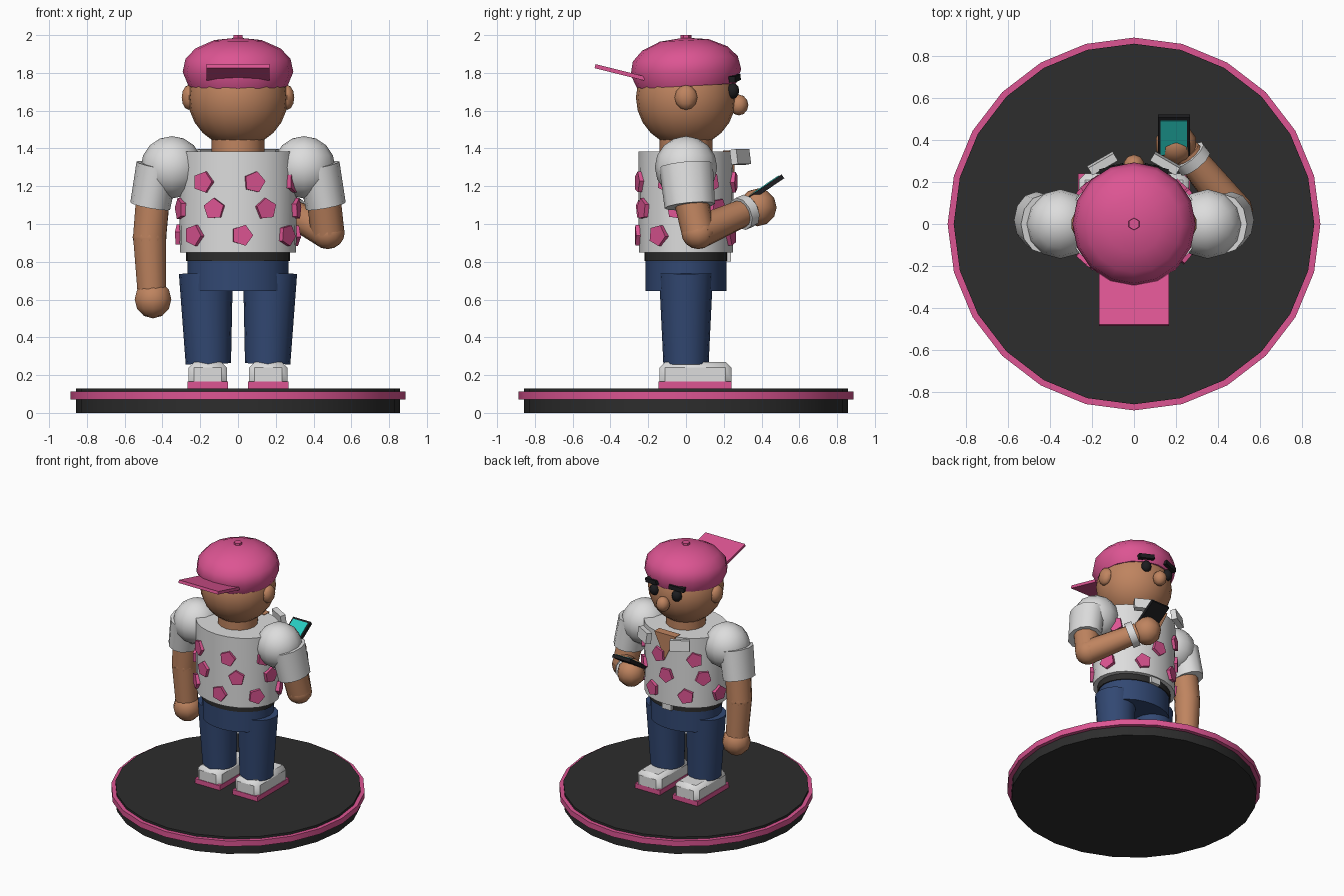
import bpy, bmesh
from math import radians, sin, cos, pi
from mathutils import Vector, Matrix, Euler

cube = bpy.data.objects.get("Cube")
if cube:
    bpy.data.objects.remove(cube, do_unlink=True)


def material(name, r, g, b):
    m = bpy.data.materials.new(name)
    m.use_nodes = True
    m.diffuse_color = (r, g, b, 1)
    m.node_tree.nodes["Principled BSDF"].inputs["Base Color"].default_value = (r, g, b, 1)
    return m


PINK = material("pink", 0.72, 0.09, 0.29)
DARK = material("charcoal", 0.026, 0.026, 0.026)
WHITE = material("off white", 0.72, 0.72, 0.72)
SKIN = material("tan skin", 0.52, 0.23, 0.115)
NAVY = material("navy denim", 0.032, 0.065, 0.17)
BLACK = material("black", 0.012, 0.012, 0.014)
TEAL = material("teal screen", 0.02, 0.58, 0.52)


def finish(name, bm, mat, matrix=Matrix()):
    """Turn a bmesh into a named, coloured, smooth-by-angle object."""
    bmesh.ops.transform(bm, matrix=matrix, verts=bm.verts)
    bmesh.ops.recalc_face_normals(bm, faces=bm.faces)
    mesh = bpy.data.meshes.new(name)
    bm.to_mesh(mesh)
    bm.free()
    mesh.materials.append(mat)
    ob = bpy.data.objects.new(name, mesh)
    bpy.context.collection.objects.link(ob)
    bpy.ops.object.select_all(action='DESELECT')
    ob.select_set(True)
    bpy.context.view_layer.objects.active = ob
    bpy.ops.object.shade_smooth_by_angle(angle=radians(40))
    return ob


def box(name, mat, loc, size, rot=(0, 0, 0), bevel=0):
    bm = bmesh.new()
    bmesh.ops.create_cube(bm, size=1, matrix=Matrix.Diagonal((*size, 1)))
    if bevel:
        top = [e for e in bm.edges if sum(v.co.z for v in e.verts) > -0.01]
        bmesh.ops.bevel(bm, geom=top, offset=bevel, segments=1, affect='EDGES')
    turn = Euler([radians(a) for a in rot]).to_matrix().to_4x4()
    return finish(name, bm, mat, Matrix.Translation(loc) @ turn)


def ball(name, mat, loc, size, seg=12, rings=8):
    bm = bmesh.new()
    bmesh.ops.create_uvsphere(bm, u_segments=seg, v_segments=rings, radius=1)
    return finish(name, bm, mat, Matrix.Translation(loc) @ Matrix.Diagonal((*size, 1)))


def limb(name, mat, start, end, r1, r2, sides=12, flat=1.0, spin=0):
    """Tapered tube between two points; flat scales its depth."""
    a, b = Vector(start), Vector(end)
    bm = bmesh.new()
    bmesh.ops.create_cone(bm, cap_ends=True, segments=sides, radius1=r1, radius2=r2,
                          depth=(b - a).length)
    turn = Vector((0, 0, 1)).rotation_difference(b - a).to_matrix().to_4x4()
    shape = Matrix.Diagonal((1, flat, 1, 1)) @ Matrix.Rotation(spin, 4, 'Z')
    return finish(name, bm, mat, Matrix.Translation((a + b) / 2) @ turn @ shape)


def lathe(name, mat, profile, sides, matrix=Matrix()):
    bm = bmesh.new()
    verts = [bm.verts.new((r, 0, z)) for r, z in profile]
    edges = [bm.edges.new(pair) for pair in zip(verts, verts[1:])]
    bmesh.ops.spin(bm, geom=verts + edges, cent=(0, 0, 0), axis=(0, 0, 1),
                   angle=2 * pi, steps=sides, use_duplicate=False)
    bmesh.ops.remove_doubles(bm, verts=bm.verts, dist=0.0005)
    return finish(name, bm, mat, matrix)


def upright(name, mat, z0, z1, r1, r2, sides, flat=1.0):
    return limb(name, mat, (0, 0, z0), (0, 0, z1), r1, r2, sides, flat)


# Display base
upright("base_disc", DARK, 0, 0.13, 0.857, 0.857, 24)
upright("base_ring", PINK, 0.07, 0.113, 0.886, 0.886, 24)

# Legs and shoes
for side, s in (("right", -1), ("left", 1)):
    box(side + "_sole", PINK, (0.16 * s, 0.048, 0.148), (0.213, 0.385, 0.036))
    box(side + "_shoe", WHITE, (0.16 * s, 0.05, 0.217), (0.205, 0.38, 0.104), bevel=0.03)
    limb(side + "_leg", NAVY, (0.157 * s, 0, 0.26), (0.17 * s, 0, 0.74), 0.12, 0.143, 16)

# Hips, belt and shirt
upright("hips", NAVY, 0.645, 0.815, 0.268, 0.268, 24, 0.8)
upright("belt", DARK, 0.803, 0.86, 0.276, 0.276, 24, 0.8)
box("belt_buckle", WHITE, (0, 0.222, 0.83), (0.08, 0.03, 0.055))
upright("shirt", WHITE, 0.848, 1.385, 0.308, 0.312, 24, 0.81)

# Raised five-sided dots around the shirt
for row, (z, first) in enumerate(((1.222, 16), (1.08, 28), (0.94, 4))):
    for k in range(7):
        a = radians(first) + k * 2 * pi / 7
        p = Vector((0.31 * sin(a), -0.251 * cos(a), z))
        n = Vector((sin(a) / 0.31, -cos(a) / 0.251, 0)).normalized()
        limb("shirt_dot", PINK, p - n * 0.015, p + n * 0.018, 0.058, 0.058, 5,
             spin=row * 0.5 + k * 0.7)

# Open neckline and collar
bm = bmesh.new()
front = [bm.verts.new((x, 0.257, z)) for x, z in ((-0.09, 1.39), (0.09, 1.39), (0, 1.2))]
face = bm.faces.new(front)
ext = bmesh.ops.extrude_face_region(bm, geom=[face])
for v in ext["geom"]:
    if isinstance(v, bmesh.types.BMVert):
        v.co.y -= 0.06
finish("open_neckline", bm, SKIN)
for side, s in (("right", -1), ("left", 1)):
    box(side + "_collar", WHITE, (0.15 * s, 0.288, 1.355), (0.14, 0.04, 0.08),
        (8, 0, -30 * s))

# Shoulders and sleeves
for side, s in (("right", -1), ("left", 1)):
    ball(side + "_shoulder", WHITE, (0.35 * s, 0, 1.3), (0.165, 0.165, 0.165))
    limb(side + "_sleeve", WHITE, (0.465 * s, 0.02, 1.095), (0.425 * s, 0, 1.31),
         0.107, 0.114, 12, 1.25)

# Hanging arm
limb("right_upper_arm", SKIN, (-0.445, 0.01, 1.2), (-0.468, 0.02, 0.93), 0.092, 0.09)
ball("right_elbow", SKIN, (-0.468, 0.02, 0.93), (0.09, 0.09, 0.09))
limb("right_forearm", SKIN, (-0.468, 0.02, 0.93), (-0.455, 0.03, 0.62), 0.09, 0.078)
ball("right_hand", SKIN, (-0.45, 0.03, 0.602), (0.102, 0.102, 0.102), 10, 6)

# Bent arm holding a phone
elbow, wrist = Vector((0.475, 0.065, 0.955)), Vector((0.25, 0.34, 1.075))
limb("left_upper_arm", SKIN, (0.445, 0.01, 1.2), elbow, 0.092, 0.088)
ball("left_elbow", SKIN, elbow, (0.09, 0.09, 0.088))
limb("left_forearm", SKIN, elbow, wrist, 0.088, 0.07)
limb("wristband", WHITE, elbow.lerp(wrist, 0.82), elbow.lerp(wrist, 0.96), 0.09, 0.09, 10)
ball("left_hand", SKIN, (0.2, 0.38, 1.088), (0.1, 0.1, 0.1), 10, 6)
tilt = radians(34)
phone = Vector((0.19, 0.418, 1.188))
up = Vector((0, -sin(tilt), cos(tilt)))
box("phone", BLACK, phone, (0.15, 0.23, 0.025), (34, 0, 0))
box("phone_screen", TEAL, phone + up * 0.014, (0.126, 0.196, 0.006), (34, 0, 0))

# Head and face
upright("neck", SKIN, 1.3, 1.48, 0.14, 0.14, 16)
ball("head", SKIN, (0, 0, 1.67), (0.265, 0.265, 0.265), 20, 12)
ball("nose", SKIN, (0, 0.28, 1.63), (0.05, 0.05, 0.055), 10, 6)
for side, s in (("right", -1), ("left", 1)):
    ball(side + "_ear", SKIN, (0.26 * s, 0, 1.67), (0.04, 0.06, 0.066), 10, 6)
    ball(side + "_eye", BLACK, (0.095 * s, 0.247, 1.705), (0.038, 0.035, 0.042), 10, 6)
    box(side + "_eyebrow", BLACK, (0.105 * s, 0.258, 1.772), (0.115, 0.035, 0.032),
        (0, 7 * s, -15 * s))

# Backward cap
lean = Matrix.Translation((0, 0, 1.8)) @ Matrix.Rotation(radians(3), 4, 'X')
lathe("cap_dome", PINK, ((0, -0.06), (0.262, -0.07), (0.293, 0.005), (0.278, 0.075),
                         (0.225, 0.13), (0.13, 0.172), (0, 0.187)), 16, lean)
upright("cap_button", PINK, 1.975, 2.0, 0.03, 0.028, 6)
box("cap_brim", PINK, (0, -0.35, 1.803), (0.335, 0.27, 0.022), (-14, 0, 0))
